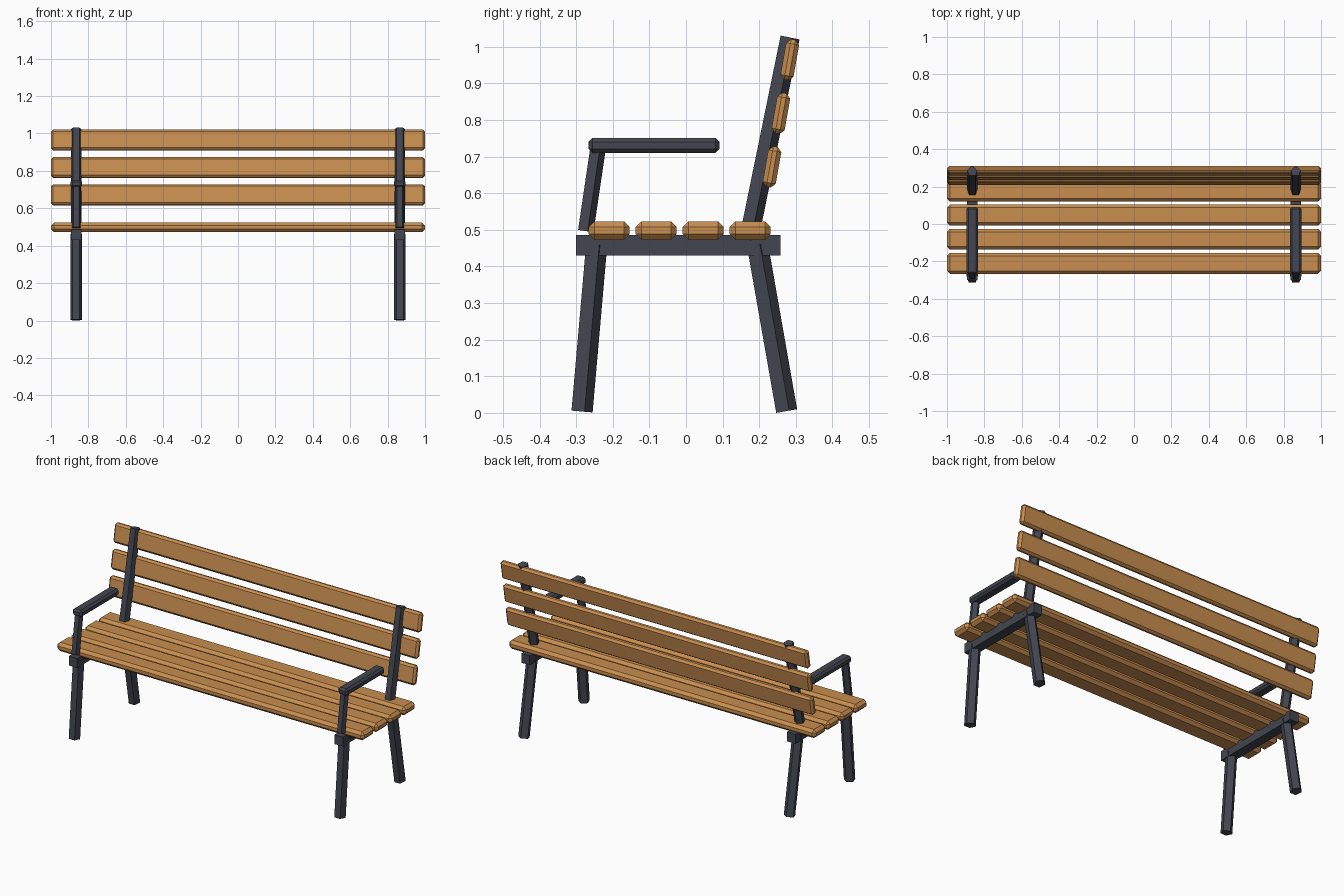
import bpy, bmesh, math

if "Cube" in bpy.data.objects:
    bpy.data.objects.remove(bpy.data.objects["Cube"])


def material(name, rgb):
    m = bpy.data.materials.new(name)
    m.diffuse_color = (*rgb, 1)
    m.use_nodes = True
    m.node_tree.nodes["Principled BSDF"].inputs["Base Color"].default_value = m.diffuse_color
    return m


WOOD = material("warm wood", (0.58, 0.27, 0.08))
METAL = material("dark metal", (0.055, 0.061, 0.08))


def add_object(name, bm, mat, bevel=0.0):
    bmesh.ops.recalc_face_normals(bm, faces=bm.faces)
    mesh = bpy.data.meshes.new(name)
    bm.to_mesh(mesh)
    bm.free()
    mesh.materials.append(mat)
    ob = bpy.data.objects.new(name, mesh)
    bpy.context.collection.objects.link(ob)
    if bevel:
        mod = ob.modifiers.new("chamfer", 'BEVEL')
        mod.width = bevel
        mod.segments = 1
    return ob


def box(name, center, size, mat, bevel=0.0, lean=0.0):
    bm = bmesh.new()
    bmesh.ops.create_cube(bm, size=1)
    bmesh.ops.scale(bm, vec=size, verts=bm.verts)
    ob = add_object(name, bm, mat, bevel)
    ob.location = center
    ob.rotation_euler.x = -math.radians(lean)
    return ob


def five_sided_bar(name, x, start, end, radius):
    """Pentagonal bar between two (y, z) points, ridge toward the back."""
    dy, dz = end[0] - start[0], end[1] - start[1]
    length = math.hypot(dy, dz)
    bm = bmesh.new()
    angles = [math.radians(90 + 72 * i) for i in range(5)]
    rings = [[bm.verts.new((radius * math.cos(a), radius * math.sin(a), z)) for a in angles]
             for z in (0, length)]
    for ring in rings:
        bm.faces.new(ring)
    for i in range(5):
        j = (i + 1) % 5
        bm.faces.new((rings[0][i], rings[0][j], rings[1][j], rings[1][i]))
    ob = add_object(name, bm, METAL)
    ob.location = (x, *start)
    ob.rotation_euler.x = math.atan2(-dy, dz)
    return ob


# Seat slats
for i in range(4):
    box(f"seat_slat_{i + 1}", (0, -0.21 + 0.1285 * i, 0.498), (2.0, 0.112, 0.051), WOOD, 0.016)

# Backrest slats, leaning back
for i in range(3):
    box(f"back_slat_{i + 1}", (0, 0.235 + 0.0243 * i, 0.672 + 0.1463 * i),
        (2.0, 0.036, 0.112), WOOD, 0.012, lean=10)

# Side frames
for side, x in (("left", -0.865), ("right", 0.865)):
    five_sided_bar(f"front_leg_{side}", x, (-0.287, 0.004), (-0.247, 0.46), 0.032)
    five_sided_bar(f"back_leg_{side}", x, (0.272, 0.0045), (0.192, 0.46), 0.032)
    five_sided_bar(f"back_post_{side}", x, (0.1615, 0.44), (0.2815, 1.026), 0.029)
    five_sided_bar(f"arm_support_{side}", x, (-0.276, 0.497), (-0.243, 0.72), 0.0235)
    box(f"seat_rail_{side}", (x, -0.021, 0.458), (0.055, 0.558, 0.055), METAL)
    box(f"armrest_{side}", (x, -0.0875, 0.731), (0.062, 0.358, 0.041), METAL, 0.011)
